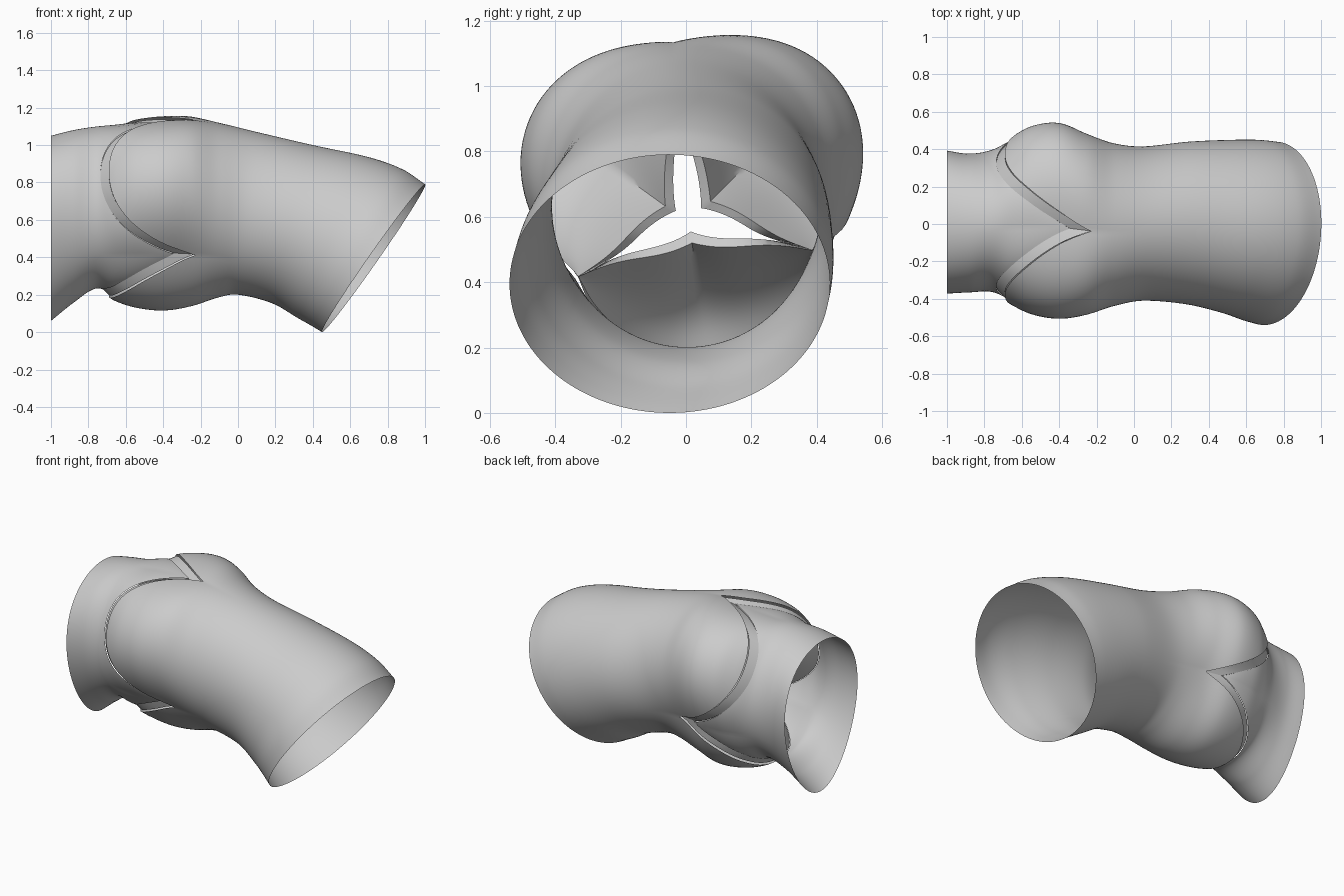
import bpy, bmesh, math
from mathutils import Vector

if "Cube" in bpy.data.objects:
    bpy.data.objects.remove(bpy.data.objects["Cube"])

# Vessel sections: t, top x, top z, bottom x, bottom z, y min, y max, lobe bulge, egg
STATIONS = [
    (-1.0, -1.0, 1.05, -1.0, 0.06, -0.365, 0.385, 0.0, 0.2),
    (-0.88, -0.88, 1.08, -0.88, 0.155, -0.365, 0.375, 0.0, 0.1),
    (-0.76, -0.76, 1.10, -0.76, 0.22, -0.37, 0.40, 0.0, 0.02),
    (-0.66, -0.66, 1.135, -0.66, 0.195, -0.415, 0.46, 0.06, 0.0),
    (-0.55, -0.55, 1.165, -0.55, 0.175, -0.455, 0.515, 0.09, 0.0),
    (-0.40, -0.40, 1.185, -0.40, 0.165, -0.475, 0.53, 0.10, 0.0),
    (-0.25, -0.25, 1.18, -0.25, 0.18, -0.46, 0.475, 0.085, 0.0),
    (-0.10, -0.10, 1.13, -0.10, 0.20, -0.43, 0.43, 0.03, 0.0),
    (0.05, 0.10, 1.07, 0.0, 0.20, -0.41, 0.415, 0.0, 0.0),
    (0.25, 0.40, 1.0, 0.18, 0.155, -0.43, 0.44, 0.0, 0.0),
    (0.45, 0.70, 0.935, 0.32, 0.075, -0.48, 0.45, 0.0, 0.0),
    (0.60, 0.88, 0.87, 0.40, 0.03, -0.52, 0.45, 0.0, 0.0),
    (0.72, 1.0, 0.79, 0.45, 0.0, -0.54, 0.44, 0.0, 0.0),
]
N = 144          # columns around the vessel
LOBE = 36        # angle of the first lobe, the others follow every 120 degrees

grey = bpy.data.materials.new("tissue grey")
grey.diffuse_color = (0.6, 0.6, 0.6, 1)
grey.use_nodes = True
grey.node_tree.nodes["Principled BSDF"].inputs["Base Color"].default_value = grey.diffuse_color


def section(t):
    """Smooth interpolation of the section values at t."""
    t = min(max(t, STATIONS[0][0]), STATIONS[-1][0])
    i = 0
    while i < len(STATIONS) - 2 and t > STATIONS[i + 1][0]:
        i += 1
    p1, p2 = STATIONS[i], STATIONS[i + 1]
    p0 = STATIONS[max(i - 1, 0)]
    p3 = STATIONS[min(i + 2, len(STATIONS) - 1)]
    h = p2[0] - p1[0]
    u = (t - p1[0]) / h
    out = []
    for k in range(1, 9):
        m1 = (p2[k] - p0[k]) / (p2[0] - p0[0]) * h
        m2 = (p3[k] - p1[k]) / (p3[0] - p1[0]) * h
        out.append((2*u**3 - 3*u**2 + 1) * p1[k] + (u**3 - 2*u**2 + u) * m1
                   + (3*u**2 - 2*u**3) * p2[k] + (u**3 - u**2) * m2)
    return out


def lobe_pos(deg):
    """0 in the middle of a lobe, 1 at the commissures."""
    return abs((deg - LOBE + 60) % 120 - 60) / 60


def wall(t, deg, scale=1.0):
    """Point of the vessel wall at section t and angle deg."""
    xt, zt, xb, zb, y0, y1, bulge, egg = section(t)
    a = math.radians(deg)
    s = lobe_pos(deg)
    lobe = 0.75 * math.cos(math.pi * s) + 0.25 * (1 - 2 * s ** 2.3)
    r = scale * (1 + bulge * lobe)
    c, s = r * math.cos(a), r * math.sin(a)
    yaw = 0.03 * max(0.0, t / 0.72) ** 2
    return Vector(((xt + xb) / 2 + s * (xt - xb) / 2 + c * yaw,
                   (y0 + y1) / 2 + c * (1 + egg * s) * (y1 - y0) / 2,
                   (zt + zb) / 2 + s * (zt - zb) / 2))


def crown(s):
    return -0.69 + 0.46 * s ** 2.3


def crown_low(s):
    slope = 2.3 * s ** 1.3
    return crown(s) - 0.045 * math.sqrt(1 + slope * slope)


def make_object(name, rows):
    """Mesh from a grid of points, closed along each row."""
    bm = bmesh.new()
    grid = [[bm.verts.new(p) for p in row] for row in rows]
    n = len(rows[0])
    for a, b in zip(grid, grid[1:]):
        for j in range(n):
            k = (j + 1) % n
            bm.faces.new((a[j], a[k], b[k], b[j]))
    bmesh.ops.remove_doubles(bm, verts=bm.verts, dist=0.0005)
    bmesh.ops.recalc_face_normals(bm, faces=bm.faces)
    mesh = bpy.data.meshes.new(name)
    bm.to_mesh(mesh)
    bm.free()
    mesh.materials.append(grey)
    obj = bpy.data.objects.new(name, mesh)
    bpy.context.collection.objects.link(obj)
    bpy.ops.object.select_all(action='DESELECT')
    obj.select_set(True)
    bpy.context.view_layer.objects.active = obj
    bpy.ops.object.shade_smooth_by_angle(angle=math.radians(40))


angles = [96 + 360 * j / N for j in range(N)]

# Outflow vessel with three bulging lobes, starting at the crown-shaped slit
rows = []
for i in range(71):
    v = i / 70
    rows.append([wall(crown(lobe_pos(d)) * (1 - v) + 0.72 * v, d) for d in angles])
make_object("outflow_vessel", rows)

# Inflow tube ending in three points between the lobes, stepped in at the slit
rows = []
for i in range(31):
    v = i / 30
    rows.append([wall(-1 * (1 - v) + crown_low(lobe_pos(d)) * v, d, 1 - 0.04 * v ** 3)
                 for d in angles])
make_object("inflow_tube", rows)


# Valve leaflets: thick sheets from the slit to a partly open free edge
def leaflet(name, middle):
    center = Vector((-0.32, 0.01, 0.60))
    out = Vector((0, math.cos(math.radians(middle)), math.sin(math.radians(middle))))
    mid = center + out * 0.08
    cols, steps = 48, 16
    loops = []
    for i in range(cols + 1):
        s = 2 * i / cols - 1
        k = abs(s)
        d = middle + 60 * s
        root_a = wall(crown(k), d, 0.975)
        root_b = wall(crown_low(k), d, 0.945)
        post = wall(crown(1), middle + math.copysign(60, s), 0.975)
        edge_a = mid.lerp(post, k ** 1.15)
        edge_a += out * 0.008 * math.sin(2 * math.pi * k)
        shift = (out * -0.035 + Vector((-0.02, 0, 0))) * (1 - k) + (root_b - root_a) * k * k
        edge_b = edge_a + shift
        ta, tb = [], []
        for j in range(steps + 1):
            v = j / steps
            belly = Vector((-0.09, 0, 0)) * math.sin(math.pi * v) * (1 - s * s)
            ta.append(root_a.lerp(edge_a, v) + belly)
            tb.append(root_b.lerp(edge_b, v) + belly)
        # each column is a closed loop: upper sheet out, lower sheet back
        loops.append(ta + tb[::-1])
    make_object(name, loops)


for name, ang in (("back_leaflet", 36), ("front_leaflet", 156), ("bottom_leaflet", 276)):
    leaflet(name, ang)
